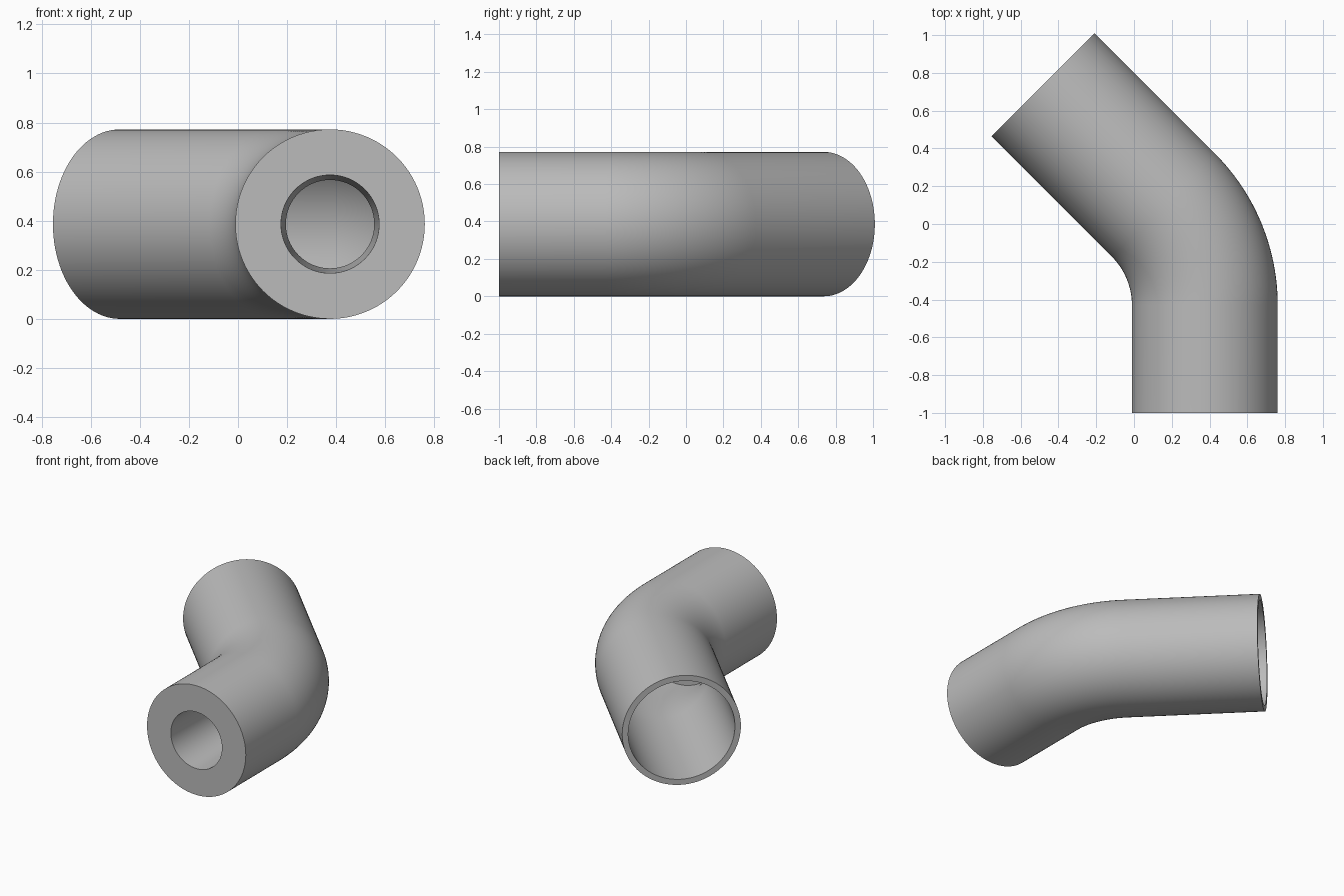
import bpy, bmesh, math
from mathutils import Vector

cube = bpy.data.objects.get("Cube")
if cube:
    bpy.data.objects.remove(cube, do_unlink=True)

SIDES = 96
BEND_STEPS = 24
OUTER, BORE = 0.386, 0.347        # pipe radius, wide bore radius
HOLE_FRONT, HOLE_BACK = 0.2, 0.18  # tapered socket hole
AXIS_X, FRONT_Y, BEND_Y = 0.375, -1.0, -0.43
BEND_R, BEND_ANGLE, LEG = 0.75, math.radians(45), 0.9


def station(angle, straight=0.0):
    """Centre and sideways direction of the pipe axis at a bend angle."""
    side = Vector((math.cos(angle), math.sin(angle), 0))
    along = Vector((-math.sin(angle), math.cos(angle), 0))
    centre = Vector((AXIS_X - BEND_R, BEND_Y, OUTER)) + side * BEND_R
    return centre + along * straight, side


# Axis stations: front end, through the bend, to the back end
front = station(0, FRONT_Y - BEND_Y)
bend = [station(BEND_ANGLE * i / BEND_STEPS) for i in range(BEND_STEPS + 1)]
back = station(BEND_ANGLE, LEG)

# Outer skin, then back rim, wide bore, inner shoulder and tapered hole
sections = [(s, OUTER) for s in [front] + bend + [back]]
sections += [(s, BORE) for s in [back] + bend[::-1]]
sections += [(bend[0], HOLE_BACK), (front, HOLE_FRONT)]

bm = bmesh.new()
rings = []
for (centre, side), radius in sections:
    ring = []
    for k in range(SIDES):
        a = math.tau * k / SIDES
        offset = side * math.cos(a) + Vector((0, 0, math.sin(a)))
        ring.append(bm.verts.new(centre + offset * radius))
    rings.append(ring)

# Bridge each ring to the next; the last closes on the first as the front face
for i, ring in enumerate(rings):
    following = rings[(i + 1) % len(rings)]
    for k in range(SIDES):
        n = (k + 1) % SIDES
        bm.faces.new((ring[k], ring[n], following[n], following[k]))
bmesh.ops.recalc_face_normals(bm, faces=bm.faces)

mesh = bpy.data.meshes.new("pipe_elbow")
bm.to_mesh(mesh)
bm.free()
pipe = bpy.data.objects.new("pipe_elbow", mesh)
bpy.context.collection.objects.link(pipe)

# Plain grey material
grey = bpy.data.materials.new("plain_grey")
grey.use_nodes = True
colour = (0.5, 0.5, 0.5, 1)
grey.diffuse_color = colour
grey.node_tree.nodes["Principled BSDF"].inputs["Base Color"].default_value = colour
mesh.materials.append(grey)

# Smooth walls with crisp rims
bpy.ops.object.select_all(action='DESELECT')
pipe.select_set(True)
bpy.context.view_layer.objects.active = pipe
bpy.ops.object.shade_smooth_by_angle(angle=math.radians(30))
